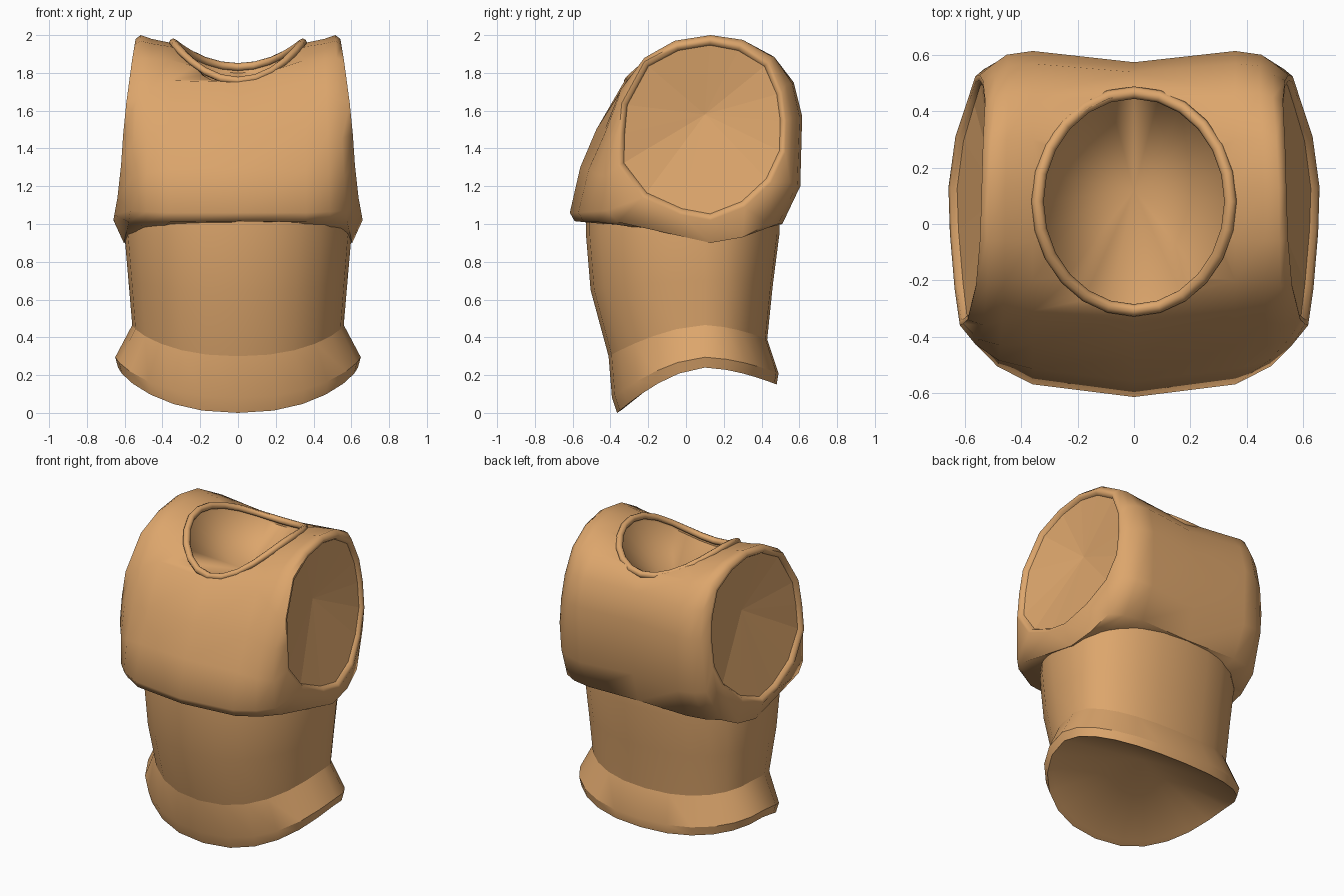
import bpy, bmesh, math

if "Cube" in bpy.data.objects:
    bpy.data.objects.remove(bpy.data.objects["Cube"])

tan = bpy.data.materials.new("tan_leather")
tan.diffuse_color = (0.72, 0.38, 0.15, 1)
tan.use_nodes = True
tan.node_tree.nodes["Principled BSDF"].inputs["Base Color"].default_value = tan.diffuse_color


def loft(name, rings, start=None, end=None, wrap=False):
    """Skin closed rings of points; an end can close to an apex, a flat face or stay open."""
    bm = bmesh.new()
    rows = [[bm.verts.new(p) for p in r] for r in rings]
    n = len(rows[0])
    pairs = list(zip(rows, rows[1:])) + ([(rows[-1], rows[0])] if wrap else [])
    for a, b in pairs:
        for i in range(n):
            j = (i + 1) % n
            bm.faces.new((a[i], a[j], b[j], b[i]))
    for row, cap in ((rows[0], start), (rows[-1], end)):
        if cap == "flat":
            bm.faces.new(row)
        elif cap:
            tip = bm.verts.new(cap)
            for i in range(n):
                bm.faces.new((row[i], row[(i + 1) % n], tip))
    bmesh.ops.recalc_face_normals(bm, faces=bm.faces)
    mesh = bpy.data.meshes.new(name)
    bm.to_mesh(mesh)
    bm.free()
    mesh.materials.append(tan)
    ob = bpy.data.objects.new(name, mesh)
    bpy.context.collection.objects.link(ob)
    return ob


def smooth(ob, angle):
    bpy.ops.object.select_all(action='DESELECT')
    ob.select_set(True)
    bpy.context.view_layer.objects.active = ob
    bpy.ops.object.shade_smooth_by_angle(angle=math.radians(angle))


# Chest: side profiles (y, z) from the middle out to the arm opening
middle = [(-.615, 1.06), (-.56, 1.3), (-.475, 1.5), (-.33, 1.75), (-.2, 1.77), (-.05, 1.79),
          (.13, 1.82), (.3, 1.84), (.46, 1.845), (.54, 1.74), (.575, 1.56), (.56, 1.2),
          (.5, 1.0), (.3, 1.0), (.1, 1.0), (-.59, 1.015)]
breast = [(-.57, 1.06), (-.515, 1.29), (-.43, 1.5), (-.31, 1.76), (-.2, 1.87), (-.06, 1.94),
          (.13, 1.96), (.3, 1.95), (.46, 1.88), (.57, 1.75), (.615, 1.57), (.605, 1.2),
          (.51, 1.0), (.3, .96), (.13, .95), (-.54, 1.01)]
shoulder = [(-.42, 1.07), (-.43, 1.25), (-.41, 1.45), (-.36, 1.66), (-.22, 1.88), (-.06, 1.97),
            (.13, 2.0), (.3, 1.975), (.45, 1.89), (.53, 1.74), (.565, 1.56), (.55, 1.22),
            (.44, 1.0), (.3, .93), (.13, .9), (-.36, 1.01)]
arm_edge = [(-.23, 1.14), (-.36, 1.31), (-.355, 1.48), (-.34, 1.64), (-.22, 1.86), (-.05, 1.95),
            (.13, 1.98), (.29, 1.95), (.44, 1.86), (.51, 1.7), (.53, 1.55), (.525, 1.38),
            (.45, 1.22), (.31, 1.09), (.13, 1.02), (-.03, 1.05)]


def rear(y):
    return max(0, (y - .1) / .4) ** 2


def shoulder_x(y, z):
    return .605 - .09 * ((z - .9) / 1.1) ** 2 - .05 * rear(y) - .03 * max(0, (.1 - y) / .5) ** 2


def arm_x(y, z):
    t = (z - 1.02) / .96
    return .627 - .085 * t * t + .033 * max(0, 1 - 5 * t) - .045 * rear(y)


def shrink(profile, k):
    return [(.085 + (y - .085) * k, 1.5 + (z - 1.5) * k) for y, z in profile]


shoulder_ring = [(shoulder_x(y, z), y, z) for y, z in shoulder]
breast_ring = [(.36, y, z) for y, z in breast]
between = [((a[0] + b[0]) / 2 + .02, (a[1] + b[1]) / 2 + (.012 if a[1] > .4 else -.012 if a[1] < -.3 else 0),
            (a[2] + b[2]) / 2) for a, b in zip(breast_ring, shoulder_ring)]
half = [breast_ring, between, shoulder_ring,
        [(arm_x(y, z), y, z) for y, z in arm_edge],
        [(arm_x(y, z) - .005, y, z) for y, z in shrink(arm_edge, .955)],
        [(arm_x(y, z) - .025, y, z) for y, z in shrink(arm_edge, .93)]]
other = [[(-x, y, z) for x, y, z in r] for r in reversed(half)]
ARM_X = .48
chest = loft("chest", other + [[(0, y, z) for y, z in middle]] + half,
             (-ARM_X, .1, 1.58), (ARM_X, .1, 1.58))


# Neck opening: saddle-shaped ring, sunk to a shallow point
def neck_ring(rx, ry, lift, n=24):
    pts = []
    for i in range(n):
        a = 2 * math.pi * i / n
        s = math.sin(a)
        end = 1.838 if s > 0 else 1.765
        pts.append((rx * math.cos(a), .08 + ry * s, 1.968 + (end - 1.968) * s * s + lift))
    return pts


cutter = loft("neck_cutter", [[(x, y, 2.3) for x, y, z in neck_ring(.34, .38, 0)],
                              neck_ring(.34, .38, -.04)], "flat", (0, .12, 1.63))
cutter.hide_render = True
cut = chest.modifiers.new("neck_cut", 'BOOLEAN')
cut.operation = 'DIFFERENCE'
cut.solver = 'EXACT'
cut.object = cutter
bpy.context.view_layer.objects.active = chest
bpy.ops.object.modifier_apply(modifier=cut.name)
bpy.data.objects.remove(cutter)
smooth(chest, 62)

# Arm opening floors are flat-faced fans
mesh = chest.data
for f in mesh.polygons:
    if any(abs(abs(mesh.vertices[v].co.x) - ARM_X) < .001 and abs(mesh.vertices[v].co.y - .1) < .001
           and abs(mesh.vertices[v].co.z - 1.58) < .001 for v in f.vertices):
        f.use_smooth = False

# Rolled neck rim: a tube swept around the saddle ring
tube = []
for k in range(8):
    b = 2 * math.pi * k / 8
    r = .022 * math.cos(b)
    tube.append(neck_ring(.343 + r, .387 + r, .022 * math.sin(b) - .008))
smooth(loft("neck_rim", tube, wrap=True), 60)


# Waist and flared skirt: rounded rings whose height dips at front and back
def waist_ring(rx, front, back, z_side, z_front, z_back, n=24):
    pts = []
    for i in range(n):
        a = 2 * math.pi * i / n
        c, s = math.cos(a), math.sin(a)
        y_end, z_end = (back, z_back) if s > 0 else (front, z_front)
        c2 = math.copysign(abs(c) ** .9, c)
        s2 = abs(s) ** .9
        pts.append((rx * c2, .1 + (y_end - .1) * s2, z_side + (z_end - z_side) * abs(s) ** 1.5))
    return pts


groove = waist_ring(.56, -.41, .43, .465, .30, .39)
waist = loft("waist", [
    waist_ring(.59, -.53, .495, 1.02, 1.04, 1.04),
    waist_ring(.60, -.53, .495, .93, .95, .95),
    waist_ring(.58, -.505, .46, .70, .65, .68),
    groove])
smooth(waist, 40)

skirt = loft("skirt", [
    groove,
    waist_ring(.65, -.392, .49, .295, .08, .21),
    waist_ring(.635, -.365, .48, .24, 0, .15),
    waist_ring(.60, -.335, .45, .25, .02, .165)], None, (0, .08, .35))
smooth(skirt, 28)
